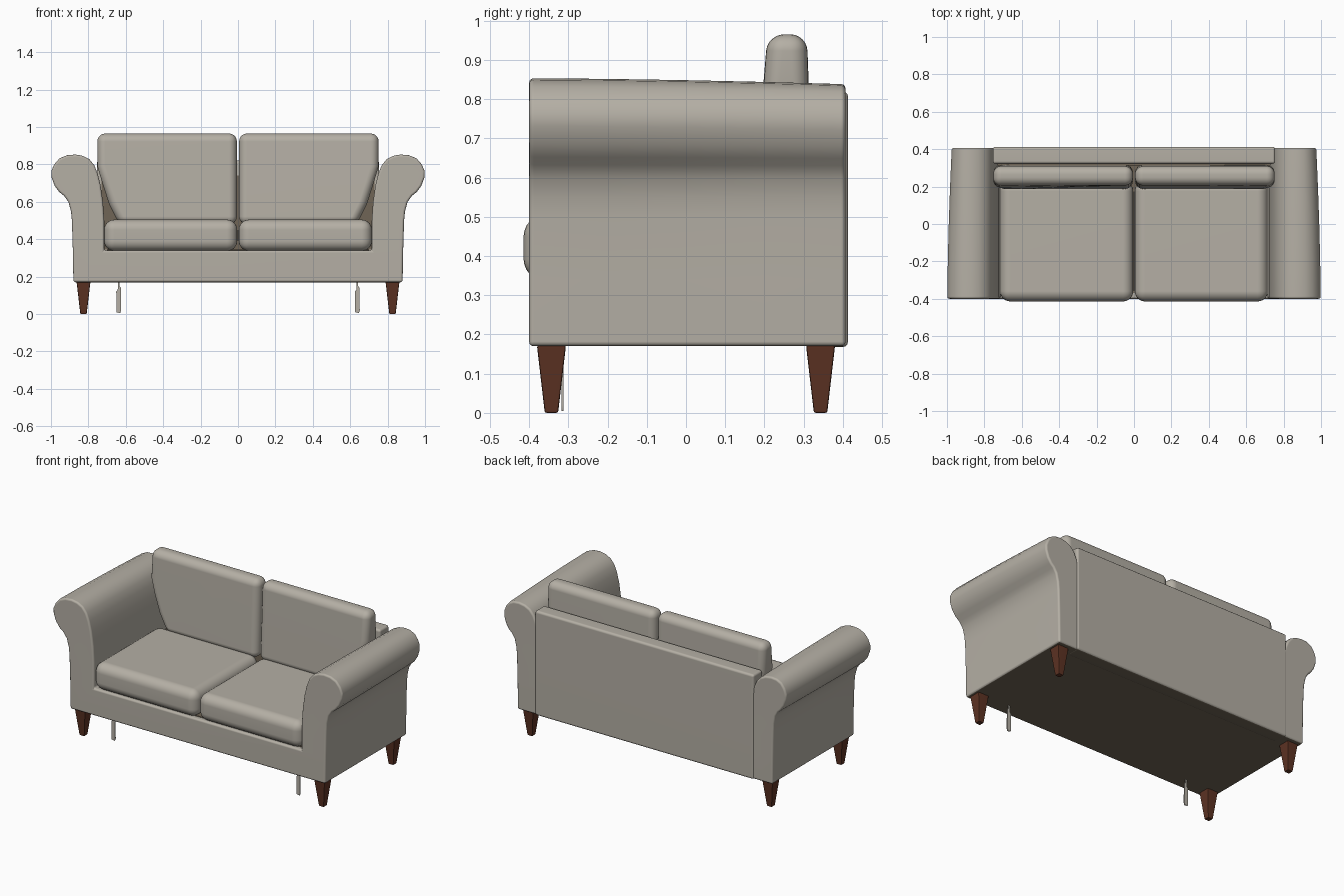
import bpy, bmesh, math
from mathutils import Vector

if "Cube" in bpy.data.objects:
    bpy.data.objects.remove(bpy.data.objects["Cube"])

def material(name, rgb):
    m = bpy.data.materials.new(name)
    m.diffuse_color = (*rgb, 1)
    m.use_nodes = True
    m.node_tree.nodes["Principled BSDF"].inputs["Base Color"].default_value = m.diffuse_color
    return m

FABRIC = material("warm_grey_fabric", (0.46, 0.43, 0.375))
LINING = material("brown_lining", (0.16, 0.13, 0.092))
WOOD = material("dark_wood", (0.11, 0.033, 0.017))

def prism(name, outline, ys, mats, bevel=0.0, segs=3, shape=None):
    """Extrude an xz outline through the given y stations, reshape, then round sharp edges."""
    bm = bmesh.new()
    rings = [[bm.verts.new((x, y, z)) for x, z in outline] for y in ys]
    n = len(outline)
    for a, b in zip(rings, rings[1:]):
        for i in range(n):
            j = (i + 1) % n
            bm.faces.new((a[i], a[j], b[j], b[i]))
    bm.faces.new(rings[0])
    bm.faces.new(rings[-1])
    if shape:
        for v in bm.verts:
            v.co = Vector(shape(*v.co))
    bmesh.ops.recalc_face_normals(bm, faces=bm.faces[:])
    if bevel:
        sharp = [e for e in bm.edges if e.calc_face_angle(0) > math.radians(40)]
        bmesh.ops.bevel(bm, geom=sharp, offset=bevel, segments=segs, profile=0.5,
                        affect='EDGES', clamp_overlap=True)
    bm.normal_update()
    # undersides take the second material when there is one
    if len(mats) > 1:
        for f in bm.faces:
            if f.normal.z < -0.9 and f.calc_center_median().z < 0.2:
                f.material_index = 1
    me = bpy.data.meshes.new(name)
    bm.to_mesh(me)
    bm.free()
    for m in mats:
        me.materials.append(m)
    ob = bpy.data.objects.new(name, me)
    bpy.context.collection.objects.link(ob)
    bpy.ops.object.select_all(action='DESELECT')
    ob.select_set(True)
    bpy.context.view_layer.objects.active = ob
    bpy.ops.object.shade_smooth_by_angle(angle=math.radians(40))
    wn = ob.modifiers.new("weighted_normals", 'WEIGHTED_NORMAL')
    wn.keep_sharp = True
    return ob

def rect(x0, x1, z0, z1):
    return [(x0, z0), (x1, z0), (x1, z1), (x0, z1)]

# Frame: both rolled arms and the seat base share one front profile
arm = [(.88, .17), (.883, .34), (.888, .50), (.893, .55), (.907, .60), (.93, .632),
       (.955, .652), (.98, .685), (.997, .73), (.998, .765), (.983, .80), (.955, .832),
       (.915, .849), (.87, .853), (.83, .846), (.795, .828), (.768, .795), (.75, .75),
       (.735, .69), (.722, .60), (.715, .50), (.715, .34)]

def taper_roll(x, y, z):
    # the rolls shrink slightly towards the back
    t = max(0, (y + 0.4) / 0.81) ** 1.6
    out = max(0, (abs(x) - 0.88) / 0.12)
    up = max(0, (z - 0.6) / 0.25)
    return (math.copysign(abs(x) - 0.024 * t * out, x), y, z - 0.015 * t * up)

prism("arms_and_seat_base", arm + [(-x, z) for x, z in reversed(arm)],
      [-.40, -.2, 0, .2, .407], [FABRIC, LINING], 0.012, 3, taper_roll)

# Back panel
prism("back_panel", rect(-.755, .755, .168, .82), [.322, .413], [FABRIC, LINING], 0.014, 3)

# Lining seen in the gaps around the cushions
prism("back_lining", rect(-.73, .73, .345, .74), [.314, .33], [LINING])
prism("seat_lining", rect(-.70, .70, .33, .344), [-.37, .32], [LINING])

def lean(x, y, z):
    # back cushions get thinner towards the top
    t = max(0, (z - 0.72) / 0.245)
    return (x, y + (0.022 * t if y < 0.25 else -0.010 * t), z)

for s, side in ((-1, "left"), (1, "right")):
    # Seat cushion
    prism(f"seat_cushion_{side}",
          [(s * x, z) for x, z in rect(.004, .716, .337, .505)],
          [-.414, .23], [FABRIC], 0.055, 6)
    # Back cushion, its lower outer corner following the arm
    outline = [(.006, .48), (.635, .48), (.69, .59), (.725, .70), (.752, .79),
               (.752, .965), (.006, .965)]
    prism(f"back_cushion_{side}", [(s * x, z) for x, z in outline],
          [.186, .318], [FABRIC], 0.042, 6, lean)
    # Small hanging strips under the front
    tag = [(-.004, .175), (-.005, .13), (-.013, .12), (-.012, .01), (.008, .005),
           (.013, .02), (.012, .14), (.004, .15), (.004, .175)]
    prism(f"hanging_strip_{side}", [(s * .638 + x, z) for x, z in tag],
          [-.318, -.312], [FABRIC])
    # Tapered legs
    for y, end in ((-.343, "front"), (.343, "back")):
        def taper_leg(px, py, pz, cx=s * .826, cy=y):
            k = 0.017 / 0.037 if pz < 0.1 else 1
            return (cx + (px - cx) * k, cy + (py - cy) * k, pz)
        prism(f"{end}_leg_{side}", rect(s * .826 - .037, s * .826 + .037, 0, .172),
              [y - .037, y + .037], [WOOD], 0.005, 2, taper_leg)
